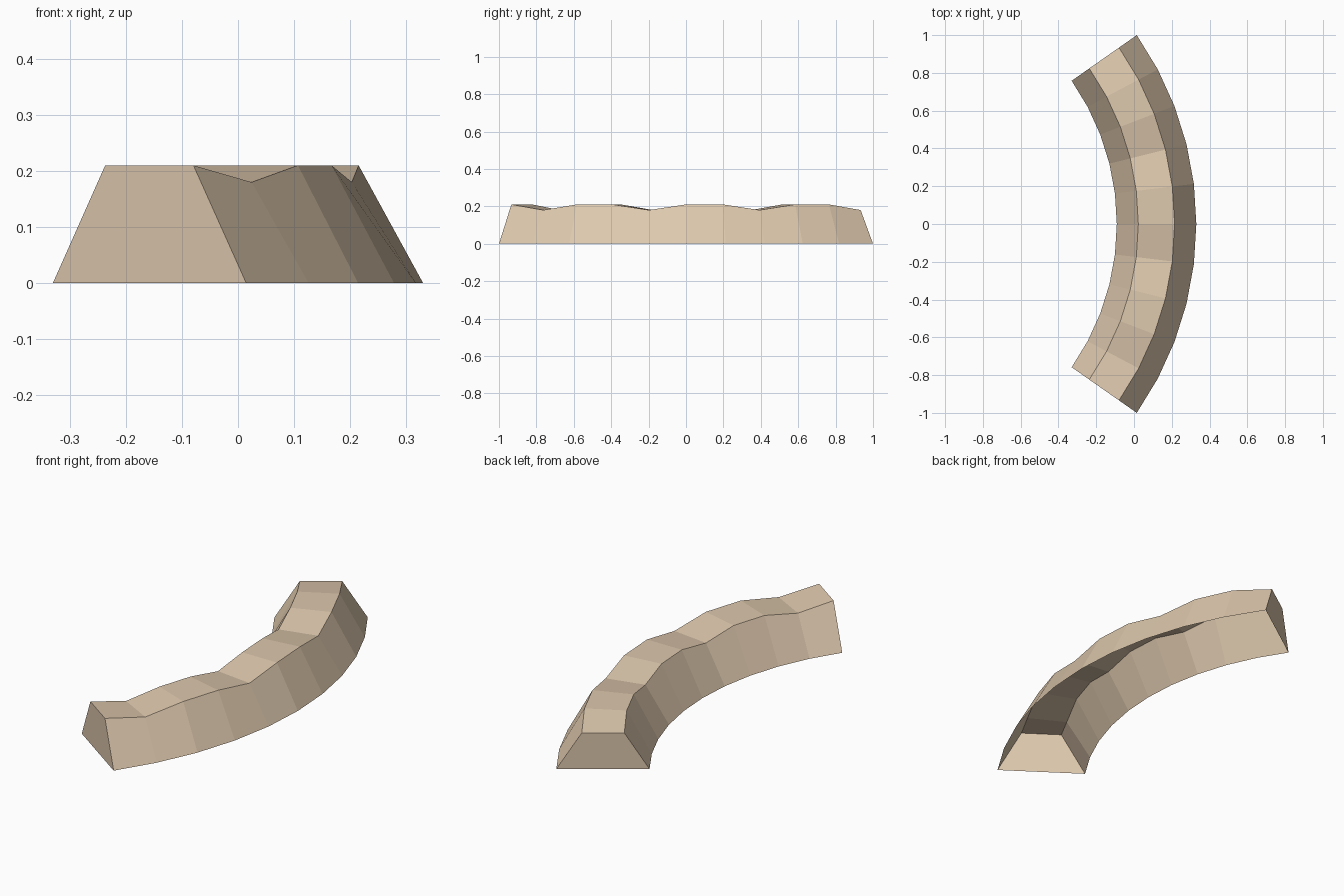
import bpy
import bmesh
from math import radians, sin, cos

cube = bpy.data.objects.get("Cube")
if cube:
    bpy.data.objects.remove(cube, do_unlink=True)

# Sandy tan surface
sand = bpy.data.materials.new("sand_tan")
sand.use_nodes = True
tan = (0.73, 0.58, 0.42, 1.0)
sand.diffuse_color = tan
sand.node_tree.nodes["Principled BSDF"].inputs["Base Color"].default_value = tan

CENTRE_X = -1.413
SEGMENTS = 10
HALF_ANGLE = 35
HIGH, LOW = 0.21, 0.18


def ring(bm, i):
    """Trapezoid cross-section at step i along the arc, inner foot to outer foot."""
    a = radians(-HALF_ANGLE + 2 * HALF_ANGLE * i / SEGMENTS)
    crest = LOW if i % 3 == 1 else HIGH
    profile = [(1.322, 0), (1.436, crest), (1.628, crest), (1.743, 0)]
    return [bm.verts.new((CENTRE_X + r * cos(a), r * sin(a), z)) for r, z in profile]


# Curved embankment: sloped sides, dipping crest, closed ends, open underside
bm = bmesh.new()
rings = [ring(bm, i) for i in range(SEGMENTS + 1)]
for a, b in zip(rings, rings[1:]):
    for k in range(3):
        bm.faces.new((a[k], a[k + 1], b[k + 1], b[k]))
bm.faces.new(list(reversed(rings[0])))
bm.faces.new(rings[-1])

# Turn every face outward, judged by the crest facing up
bmesh.ops.recalc_face_normals(bm, faces=bm.faces)
bm.normal_update()
if sum(f.normal.z for f in bm.faces) < 0:
    bmesh.ops.reverse_faces(bm, faces=bm.faces)

mesh = bpy.data.meshes.new("curved_embankment")
bm.to_mesh(mesh)
bm.free()
mesh.materials.append(sand)
wall = bpy.data.objects.new("curved_embankment", mesh)
bpy.context.collection.objects.link(wall)
